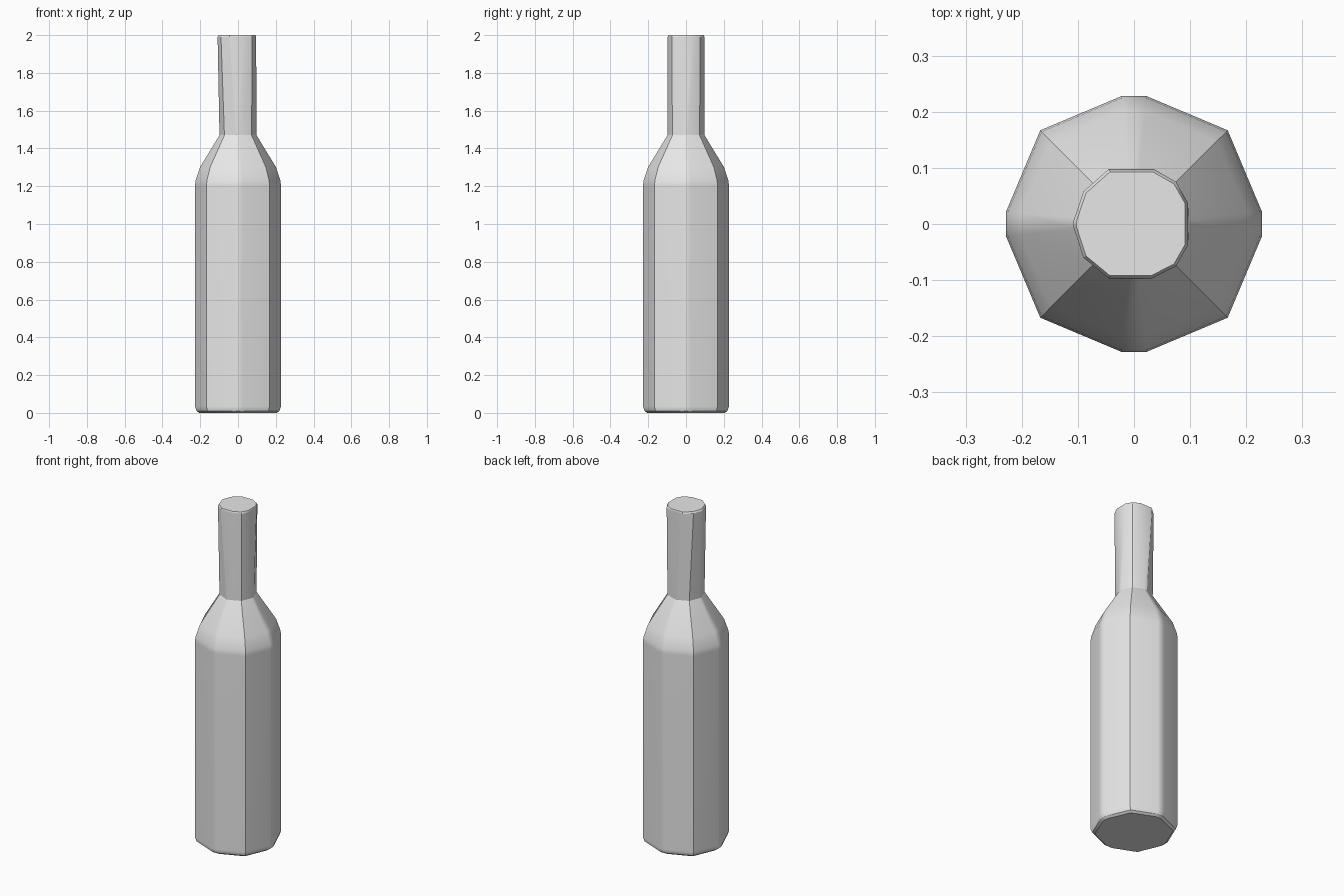
import bpy, bmesh, math

cube = bpy.data.objects.get("Cube")
if cube:
    bpy.data.objects.remove(cube, do_unlink=True)

glass = bpy.data.materials.new("plain grey")
glass.use_nodes = True
grey = (0.8, 0.8, 0.8, 1)
glass.diffuse_color = grey
glass.node_tree.nodes["Principled BSDF"].inputs["Base Color"].default_value = grey

# Body section: octagon with its four axis corners cut narrow
section = []
for quarter in range(4):
    c, s = round(math.cos(quarter * math.pi / 2)), round(math.sin(quarter * math.pi / 2))
    for x, y in ((0.228, -0.022), (0.228, 0.022), (0.167, 0.167)):
        section.append((x * c - y * s, x * s + y * c))

# Mouth section: slightly lopsided, flat on three sides
mouth = [(0.096, -0.038), (0.096, 0.038), (0.075, 0.075), (0.035, 0.098),
         (-0.045, 0.098), (-0.09, 0.058), (-0.108, 0.005), (-0.108, -0.005),
         (-0.09, -0.06), (-0.045, -0.097), (0.032, -0.097), (0.075, -0.075)]

# Rings from base to mouth: height, section, scale
rings = [(0, section, 0.9), (0.01, section, 0.96), (0.035, section, 1),
         (1.2, section, 1), (1.23, section, 0.985), (1.3, section, 0.885),
         (1.47, section, 0.43), (1.99, mouth, 1), (2, mouth, 0.95)]

bm = bmesh.new()
loops = [[bm.verts.new((x * k, y * k, z)) for x, y in pts] for z, pts, k in rings]
bm.faces.new(reversed(loops[0]))
bm.faces.new(loops[-1])
for low, high in zip(loops, loops[1:]):
    for i in range(len(low)):
        j = (i + 1) % len(low)
        bm.faces.new((low[i], low[j], high[j], high[i]))
bmesh.ops.recalc_face_normals(bm, faces=bm.faces)

mesh = bpy.data.meshes.new("bottle")
bm.to_mesh(mesh)
bm.free()
mesh.materials.append(glass)
bottle = bpy.data.objects.new("bottle", mesh)
bpy.context.collection.objects.link(bottle)

# Soft narrow corners, crisp main facets
bpy.context.view_layer.objects.active = bottle
bottle.select_set(True)
bpy.ops.object.shade_smooth_by_angle(angle=math.radians(28))
weighted = bottle.modifiers.new("facet_normals", 'WEIGHTED_NORMAL')
weighted.keep_sharp = True
